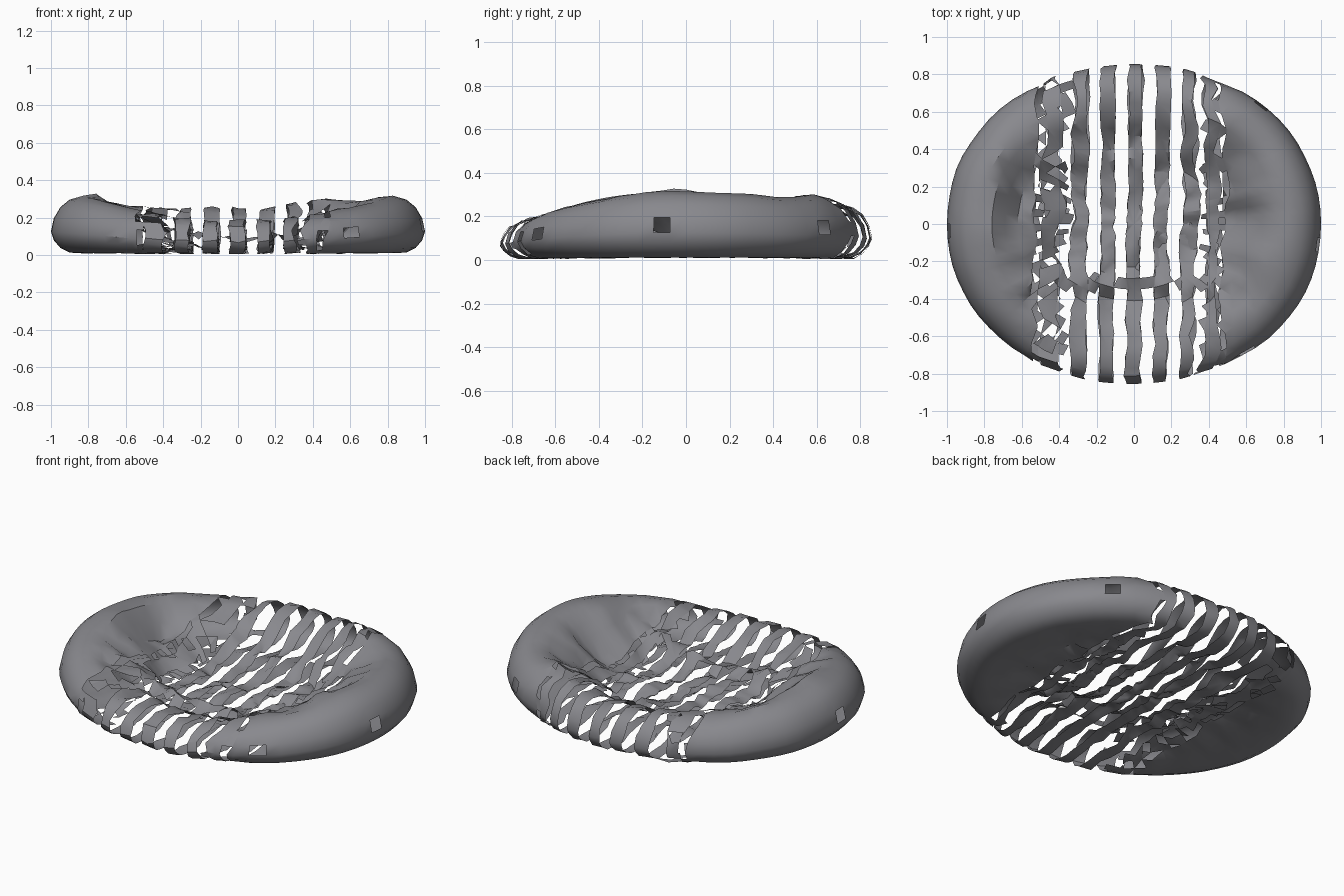
import bpy, bmesh, math, random
from mathutils import Vector, noise

if "Cube" in bpy.data.objects:
    bpy.data.objects.remove(bpy.data.objects["Cube"])

random.seed(4)
SEG = 72
grey = bpy.data.materials.new("dark_grey")
grey.diffuse_color = (0.25, 0.25, 0.27, 1)
grey.use_nodes = True
grey.node_tree.nodes["Principled BSDF"].inputs["Base Color"].default_value = grey.diffuse_color


def smooth(a, b, t):
    t = max(0.0, min(1.0, (t - a) / (b - a)))
    return t * t * (3 - 2 * t)


def bump(x, y, cx, cy, sx, sy):
    return math.exp(-((x - cx) / sx) ** 2 - ((y - cy) / sy) ** 2)


def wrinkle(x, y, scale, seed):
    return noise.noise(Vector((x * scale, y * scale, seed)))


def outline(a):
    c, s = math.cos(a), math.sin(a)
    r = (abs(c) ** 2.08 + abs(s) ** 2.08) ** (-1 / 2.08)
    r *= 1.0 + 0.01 * wrinkle(c, s, 4, 3) * abs(math.sin(2 * a))
    return r * c, 0.855 * r * s


def crest(a):
    side = 0.216 + 0.034 * math.sin(a)
    h = side + (0.315 - side) * abs(math.cos(a)) ** 2
    # low left back, fuller right back
    h += 0.022 * bump(a, 0, 1.0, 0, 0.3, 1) - 0.015 * bump(a, 0, 2.2, 0, 0.3, 1)
    return h + 0.01 * wrinkle(math.cos(a), math.sin(a), 3, 7)


# dents and folds: centre x, centre y, size x, size y, height change
FOLDS = [(-0.62, 0.18, 0.07, 0.2, -0.07), (-0.58, -0.14, 0.1, 0.07, 0.04),
         (-0.75, -0.05, 0.1, 0.2, 0.015), (-0.58, -0.4, 0.1, 0.05, -0.03),
         (0.58, 0.05, 0.14, 0.06, -0.06), (0.66, -0.17, 0.1, 0.06, 0.03),
         (0.62, 0.36, 0.14, 0.05, -0.04), (0.55, -0.38, 0.12, 0.06, -0.04),
         (0.0, -0.31, 0.5, 0.04, 0.05), (0.0, -0.4, 0.5, 0.04, -0.03),
         (0.05, 0.36, 0.4, 0.05, 0.03)]


def top_z(x, y, u, a):
    base = 0.06 + 0.05 * wrinkle(x, y, 5, 2)
    z = base + (crest(a) - base) * smooth(0.34, 0.82, u)
    fade = 1 - smooth(0.66, 0.88, u)
    z += fade * sum(h * bump(x, y, *f) for *f, h in FOLDS)
    z += fade * 0.035 * wrinkle(x, y, 10, 5)
    return max(z, 0.03)


def low_z(x, y, a=0):
    inner = 1 - smooth(0.6, 0.8, math.hypot(x, y / 0.855))
    return (0.006 + 0.014 * inner + 0.05 * inner * abs(wrinkle(x, y, 6, 9))
            + 0.02 * abs(wrinkle(x, y, 14, 1)))


# Whole crumpled shell: uneven underside, round rim, sunken top
RIM = [(0.9, 0.04), (0.95, 0.12), (0.985, 0.25), (1.0, 0.4), (0.985, 0.62),
       (0.95, 0.81), (0.9, 0.94)]
LOW = [0.06, 0.13, 0.2, 0.28, 0.36, 0.44, 0.52, 0.6, 0.68, 0.75, 0.83]
HIGH = [0.83, 0.76, 0.69, 0.62, 0.55, 0.48, 0.41, 0.34, 0.27, 0.2, 0.13, 0.06]
bm = bmesh.new()
rings = []


def add_ring(u, height):
    ring = []
    for i in range(SEG):
        a = math.tau * i / SEG
        ox, oy = outline(a)
        ring.append(bm.verts.new((ox * u, oy * u, height(ox * u, oy * u, a))))
    rings.append(ring)


for u in LOW:
    add_ring(u, low_z)
for u, f in RIM:
    add_ring(u, lambda x, y, a: crest(a) * f)
for u in HIGH:
    add_ring(u, lambda x, y, a: top_z(x, y, u, a))

# Small square openings round the rim
row = len(LOW) + 3
windows = {(row, i % SEG) for i in (-2, -11, 9, 36)}
for r in range(len(rings) - 1):
    for i in range(SEG):
        if (r, i) not in windows:
            j = (i + 1) % SEG
            bm.faces.new((rings[r][i], rings[r][j], rings[r + 1][j], rings[r + 1][i]))
for ring, z in ((rings[0], 0.025), (rings[-1], 0.07)):
    mid = bm.verts.new((0, 0, z))
    for i in range(SEG):
        bm.faces.new((ring[i], ring[(i + 1) % SEG], mid))
bmesh.ops.recalc_face_normals(bm, faces=bm.faces[:])

# Slice into bands running front to back
BANDS = {"left_cushion": (-2, -0.53), "torn_band": (-0.49, -0.4),
         "band_1": (-0.325, -0.25), "band_2": (-0.18, -0.105),
         "band_3": (-0.035, 0.04), "band_4": (0.11, 0.185),
         "band_5": (0.255, 0.325), "band_6": (0.385, 0.445),
         "right_cushion": (0.475, 2)}
for c in [c for b in BANDS.values() for c in b if abs(c) < 1]:
    bmesh.ops.bisect_plane(bm, geom=bm.verts[:] + bm.edges[:] + bm.faces[:],
                           plane_co=(c, 0, 0), plane_no=(1, 0, 0), dist=1e-5)


def warp(p):
    # Uneven wandering of the bands, strongest near the torn edges
    w = 1 - smooth(0.42, 0.7, abs(p.x))
    amp = 0.015 + 0.04 * smooth(0.15, 0.45, abs(p.x))
    shift = amp * noise.noise(p * 7) + 0.01 * noise.noise(p * 21)
    p.x += w * (0.01 * p.y + shift)
    p.x += w * 0.03 * (0.3 - p.y * p.y) * smooth(0.1, 0.4, p.x)
    p.z = max(0.004, p.z + w * 0.014 * noise.noise(p * 19))


def make_part(name, faces, tear=0.0):
    part = bmesh.new()
    made = {}
    for f in faces:
        if random.random() < tear:
            continue
        for v in f.verts:
            if v not in made:
                co = v.co.copy()
                warp(co)
                made[v] = part.verts.new(co)
        part.faces.new([made[v] for v in f.verts])
    me = bpy.data.meshes.new(name)
    part.to_mesh(me)
    part.free()
    me.materials.append(grey)
    ob = bpy.data.objects.new(name, me)
    bpy.context.collection.objects.link(ob)
    bpy.context.view_layer.objects.active = ob
    ob.select_set(True)
    bpy.ops.object.shade_smooth_by_angle(angle=math.radians(35))
    ob.select_set(False)


for name, (lo, hi) in BANDS.items():
    picked = [f for f in bm.faces if lo < f.calc_center_median().x < hi]
    make_part(name, picked, 0.2 if name == "torn_band" else 0.0)

# Scraps still bridging the gaps: along the fold and beside the cushions
scraps = []
for f in bm.faces:
    c = f.calc_center_median()
    if any(lo < c.x < hi for lo, hi in BANDS.values()):
        continue
    on_fold = abs(c.y + 0.31) < 0.035 and abs(c.x) < 0.42 and c.z > 0.05
    near_edge = abs(c.x) > 0.36 and random.random() < 0.35
    if on_fold or near_edge:
        scraps.append(f)
make_part("bridging_scraps", scraps, 0.1)
bm.free()
